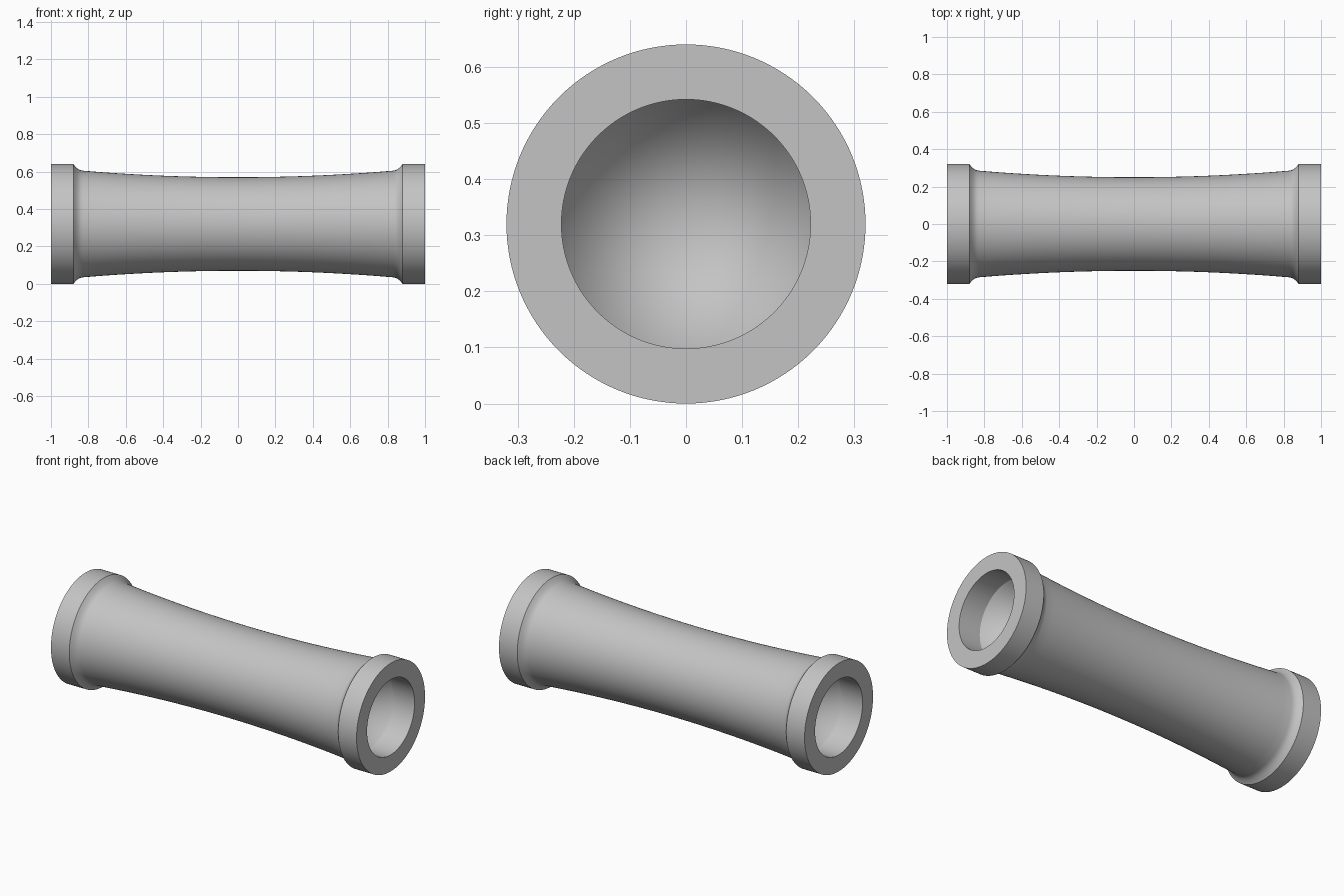
import bpy
import bmesh
from math import cos, sin, tau, radians

cube = bpy.data.objects.get("Cube")
if cube:
    bpy.data.objects.remove(cube, do_unlink=True)

SEGMENTS = 128
RADIUS = 0.32         # collar radius, also the height of the axis
COLLAR_X = 0.88       # inner edge of the collar
FILLET_X = 0.83       # where the barrel curve meets the fillet
BORE = 0.222
BORE_X = 0.86         # floor rim of the blind bore
APEX_X = 0.50         # tip of the conical floor

grey = bpy.data.materials.new("plain grey")
grey.use_nodes = True
colour = (0.55, 0.55, 0.55, 1)
grey.diffuse_color = colour
grey.node_tree.nodes["Principled BSDF"].inputs["Base Color"].default_value = colour


def lathe(name, profile):
    """Revolve (x, radius) points about the x axis; outer skin runs toward -x."""
    bm = bmesh.new()
    rings = []
    for x, r in profile:
        if r == 0:
            rings.append([bm.verts.new((x, 0, 0))] * SEGMENTS)
        else:
            angles = [tau * i / SEGMENTS for i in range(SEGMENTS)]
            rings.append([bm.verts.new((x, r * cos(a), r * sin(a))) for a in angles])
    for near, far in zip(rings, rings[1:]):
        for i in range(SEGMENTS):
            j = (i + 1) % SEGMENTS
            corners = dict.fromkeys((near[i], far[i], far[j], near[j]))
            bm.faces.new(list(corners))
    mesh = bpy.data.meshes.new(name)
    bm.to_mesh(mesh)
    bm.free()
    mesh.materials.append(grey)
    obj = bpy.data.objects.new(name, mesh)
    obj.location.z = RADIUS
    bpy.context.collection.objects.link(obj)
    bpy.ops.object.select_all(action="DESELECT")
    obj.select_set(True)
    bpy.context.view_layer.objects.active = obj
    bpy.ops.object.shade_smooth_by_angle(angle=radians(30))
    return obj


def mirrored(profile):
    return [(-x, r) for x, r in reversed(profile)]


# Waisted barrel with a small fillet into each collar
fillet = [(COLLAR_X, RADIUS), (0.871, 0.309), (0.862, 0.300),
          (0.853, 0.293), (0.843, 0.288)]
steps = 32
waist = []
for i in range(steps + 1):
    x = FILLET_X * (1 - 2 * i / steps)
    waist.append((x, 0.25 + 0.051 * x * x))
lathe("barrel", fillet + waist + mirrored(fillet))

# End collars, each with a blind bore and a conical floor
collar = [(APEX_X, 0), (BORE_X, BORE), (1, BORE), (1, RADIUS), (COLLAR_X, RADIUS)]
lathe("left_collar", collar)
lathe("right_collar", mirrored(collar))
